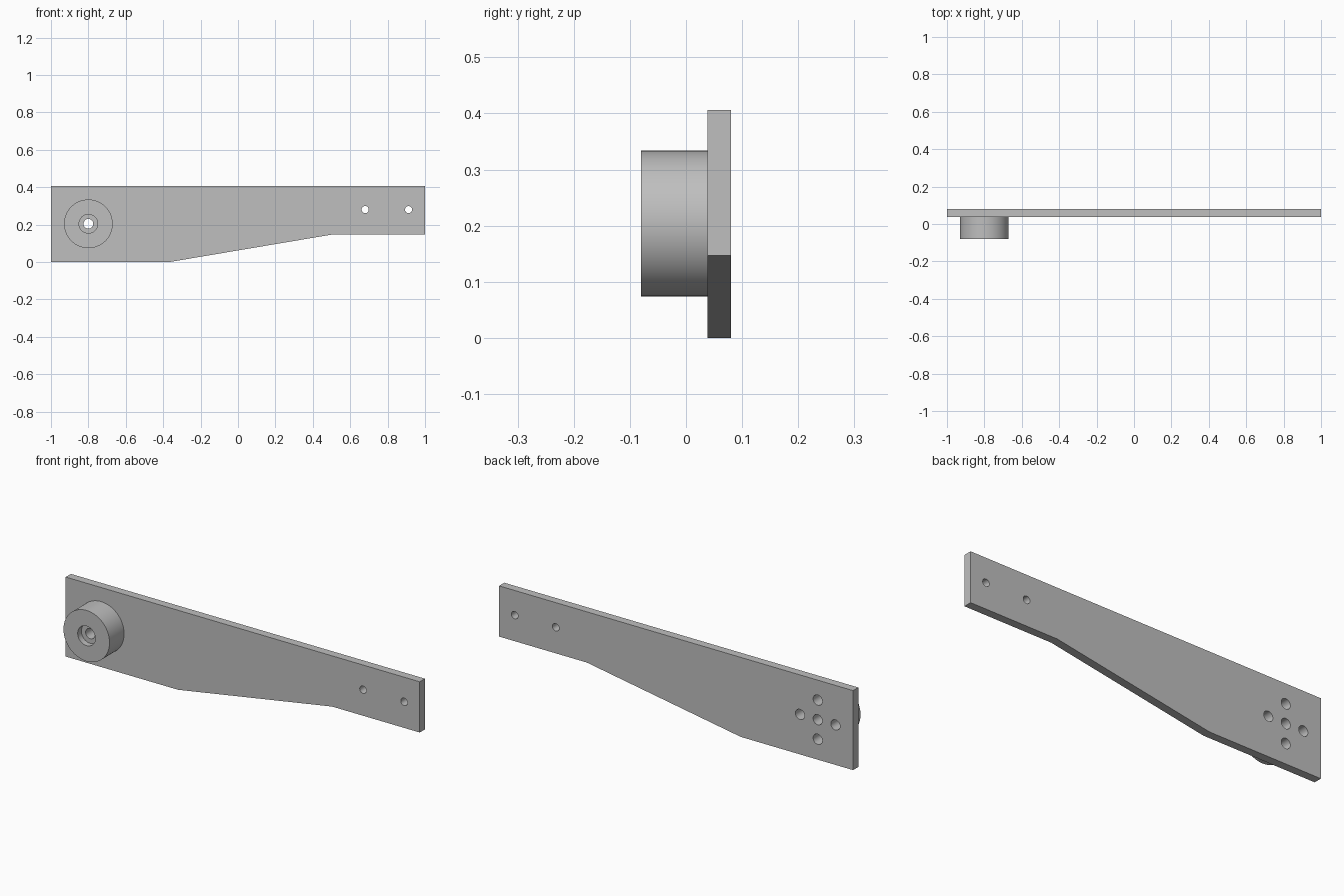
import bpy, bmesh, math
from mathutils import Matrix

if "Cube" in bpy.data.objects:
    bpy.data.objects.remove(bpy.data.objects["Cube"], do_unlink=True)

GREY = (0.52, 0.52, 0.52, 1)
metal = bpy.data.materials.new("plain grey metal")
metal.use_nodes = True
metal.diffuse_color = GREY
metal.node_tree.nodes["Principled BSDF"].inputs["Base Color"].default_value = GREY

FRONT, FACE, BACK = -0.08, 0.038, 0.08   # boss front, plate front, plate back
HUB_X, HUB_Z = -0.8, 0.204


def finish(name, bm):
    bmesh.ops.recalc_face_normals(bm, faces=bm.faces)
    mesh = bpy.data.meshes.new(name)
    bm.to_mesh(mesh)
    bm.free()
    mesh.materials.append(metal)
    obj = bpy.data.objects.new(name, mesh)
    bpy.context.collection.objects.link(obj)
    return obj


def cylinder(name, x, z, radius, y0, y1, sides=48):
    bm = bmesh.new()
    place = Matrix.Translation((x, (y0 + y1) / 2, z)) @ Matrix.Rotation(math.pi / 2, 4, "X")
    bmesh.ops.create_cone(bm, cap_ends=True, segments=sides, radius1=radius,
                          radius2=radius, depth=y1 - y0, matrix=place)
    return finish(name, bm)


def drill(obj, holes):
    """Cut round holes (x, z, radius, y0, y1) along y."""
    for hole in holes:
        cutter = cylinder("hole_cutter", *hole, sides=32)
        cutter.hide_render = True
        mod = obj.modifiers.new("hole", "BOOLEAN")
        mod.operation, mod.solver, mod.object = "DIFFERENCE", "EXACT", cutter
        bpy.context.view_layer.objects.active = obj
        bpy.ops.object.modifier_apply(modifier=mod.name)
        bpy.data.objects.remove(cutter, do_unlink=True)


# Tapered arm plate
outline = [(-1, 0), (-0.365, 0), (0.505, 0.147), (1, 0.147), (1, 0.406), (-1, 0.406)]
bm = bmesh.new()
face = bm.faces.new([bm.verts.new((x, FACE, z)) for x, z in outline])
side = bmesh.ops.extrude_face_region(bm, geom=[face])["geom"]
bmesh.ops.translate(bm, vec=(0, BACK - FACE, 0),
                    verts=[v for v in side if isinstance(v, bmesh.types.BMVert)])
plate = finish("arm_plate", bm)

# Round boss on the front of the wide end
boss = cylinder("round_boss", HUB_X, HUB_Z, 0.13, FRONT, FACE, 96)

# Central bore and four bolt holes from the back, shared by plate and boss
bore = [(HUB_X, HUB_Z, 0.026, -0.2, 0.2)]
bolts = [(HUB_X + dx, HUB_Z + dz, 0.026, -0.03, 0.2)
         for dx, dz in ((0.1, 0), (-0.1, 0), (0, 0.1), (0, -0.1))]
counterbore = [(HUB_X, HUB_Z, 0.05, -0.2, FRONT + 0.03)]
end_holes = [(x, 0.28, 0.019, -0.2, 0.2) for x in (0.68, 0.912)]
drill(plate, bore + bolts + end_holes)
drill(boss, bore + bolts + counterbore)

# Smooth round walls, sharp rims
for obj in (plate, boss):
    bpy.ops.object.select_all(action="DESELECT")
    obj.select_set(True)
    bpy.context.view_layer.objects.active = obj
    bpy.ops.object.shade_smooth_by_angle(angle=math.radians(30))
